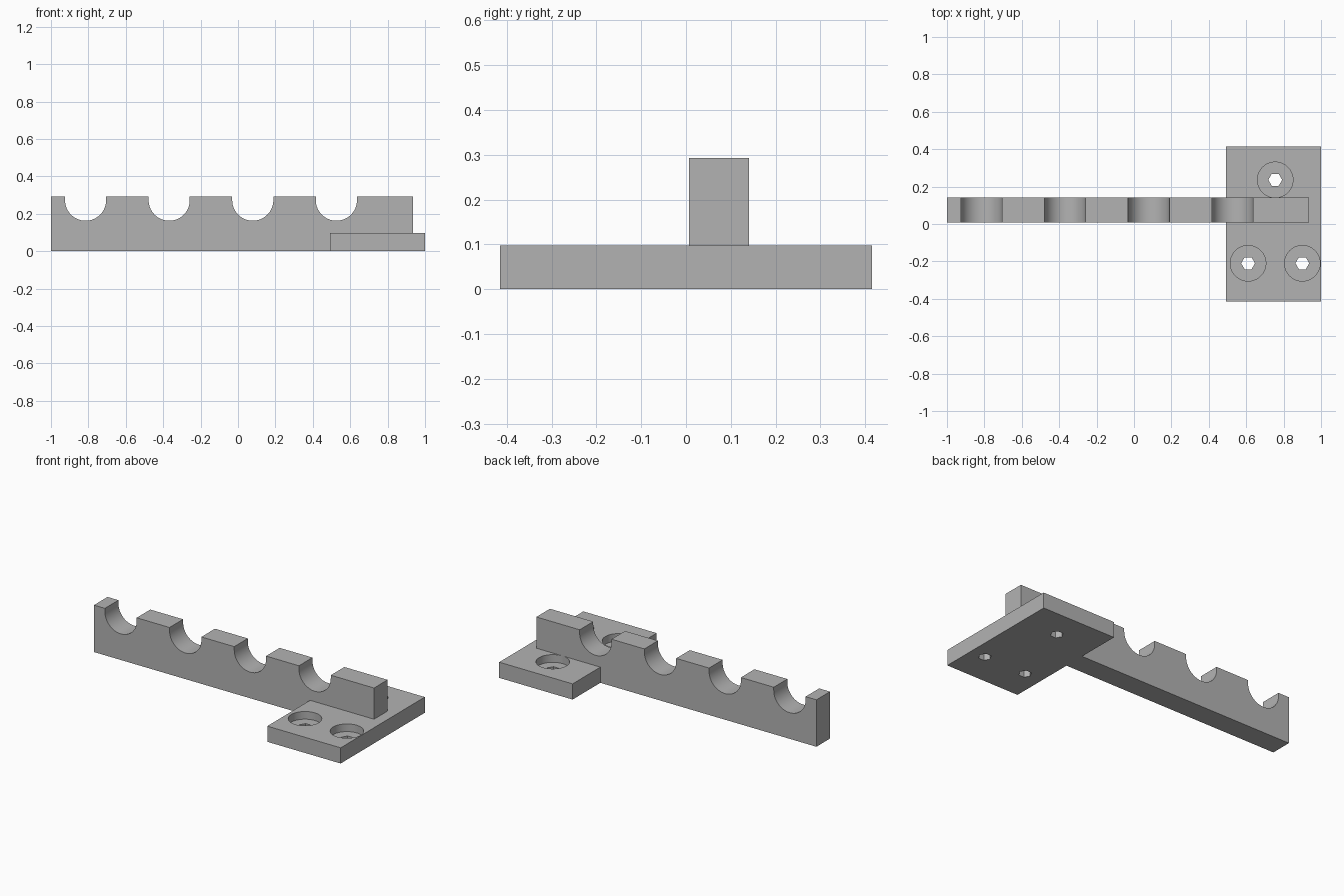
import bpy, bmesh
from math import pi, cos, sin
from mathutils import Vector

if "Cube" in bpy.data.objects:
    bpy.data.objects.remove(bpy.data.objects["Cube"])

grey = bpy.data.materials.new("plain grey")
grey.use_nodes = True
COLOUR = (0.45, 0.45, 0.45, 1)
grey.diffuse_color = COLOUR
grey.node_tree.nodes["Principled BSDF"].inputs["Base Color"].default_value = COLOUR


def prism(name, outline, direction):
    """Solid made by pushing a flat outline along a direction."""
    bm = bmesh.new()
    face = bm.faces.new([bm.verts.new(p) for p in outline])
    moved = bmesh.ops.extrude_face_region(bm, geom=[face])["geom"]
    bmesh.ops.translate(bm, vec=Vector(direction),
                        verts=[g for g in moved if isinstance(g, bmesh.types.BMVert)])
    bmesh.ops.recalc_face_normals(bm, faces=bm.faces)
    mesh = bpy.data.meshes.new(name)
    bm.to_mesh(mesh)
    bm.free()
    mesh.materials.append(grey)
    obj = bpy.data.objects.new(name, mesh)
    bpy.context.collection.objects.link(obj)
    return obj


def disc(x, y, z, r, sides):
    return [(x + r * cos(2 * pi * i / sides), y + r * sin(2 * pi * i / sides), z)
            for i in range(sides)]


def combine(target, other, operation):
    mod = target.modifiers.new(other.name, "BOOLEAN")
    mod.object, mod.operation, mod.solver = other, operation, "EXACT"
    bpy.context.view_layer.objects.active = target
    bpy.ops.object.modifier_apply(modifier=mod.name)
    bpy.data.objects.remove(other)


# Rail: side profile with four round-bottomed notches along the top
LEFT, RIGHT, TOP = -1.0, 0.935, 0.293
Y_FRONT, Y_BACK = 0.007, 0.141
NOTCH_R, NOTCH_Z, STEPS = 0.11, 0.273, 32
profile = [(LEFT, 0), (LEFT, TOP)]
for n in range(4):
    cx = -0.815 + 0.447 * n
    profile.append((cx - NOTCH_R, TOP))
    for i in range(STEPS + 1):
        a = pi + pi * i / STEPS
        profile.append((cx + NOTCH_R * cos(a), NOTCH_Z + NOTCH_R * sin(a)))
    profile.append((cx + NOTCH_R, TOP))
profile += [(RIGHT, TOP), (RIGHT, 0)]
rail = prism("notched_rail", [(x, Y_FRONT, z) for x, z in profile],
             (0, Y_BACK - Y_FRONT, 0))

# Mounting plate
X0, X1, Y, THICK = 0.493, 1.0, 0.415, 0.098
bracket = prism("bracket", [(X0, -Y, 0), (X1, -Y, 0), (X1, Y, 0), (X0, Y, 0)],
                (0, 0, THICK))

# Screw holes: wide round recess above a small hexagonal through hole
FLOOR = 0.05
for x, y in [(0.755, 0.236), (0.61, -0.21), (0.9, -0.21)]:
    combine(bracket, prism("recess", disc(x, y, FLOOR, 0.095, 64), (0, 0, 0.1)), "DIFFERENCE")
    combine(bracket, prism("hole", disc(x, y, -0.1, 0.037, 6), (0, 0, 0.3)), "DIFFERENCE")

# Join rail and plate into one solid
combine(bracket, rail, "UNION")
bpy.ops.object.select_all(action="DESELECT")
bracket.select_set(True)
bpy.context.view_layer.objects.active = bracket
bpy.ops.object.shade_smooth_by_angle(angle=pi / 6)
